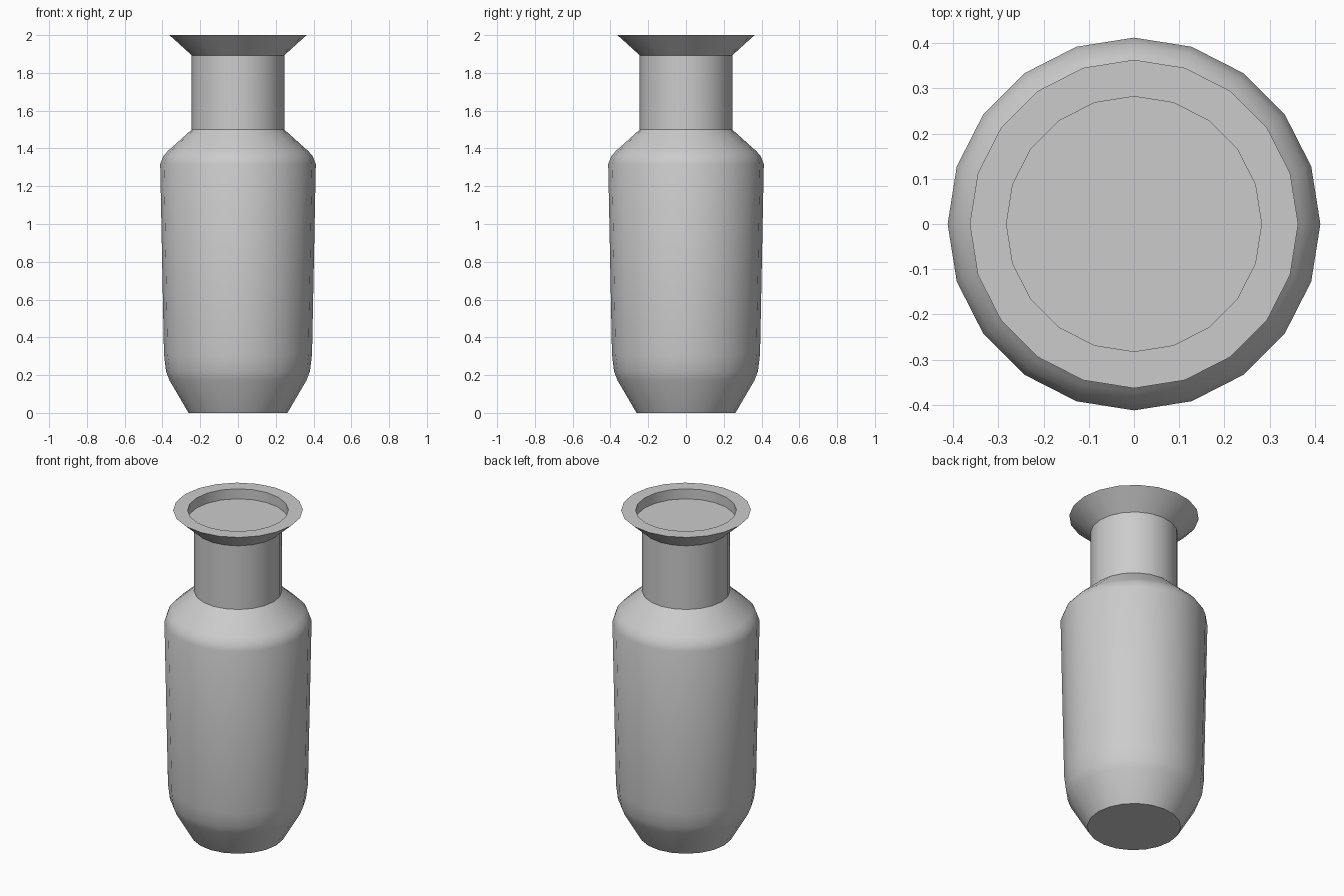
import bpy, bmesh, math

if "Cube" in bpy.data.objects:
    bpy.data.objects.remove(bpy.data.objects["Cube"])

SIDES = 20

# Profile as (radius, height): foot, belly, shoulder, neck, flared rim, recessed mouth
PROFILE = [
    (0.262, 0.0), (0.363, 0.173), (0.381, 0.22), (0.392, 0.31),
    (0.412, 1.316), (0.397, 1.357), (0.373, 1.385), (0.245, 1.50),
    (0.245, 1.893), (0.363, 2.0), (0.282, 2.0), (0.282, 1.938),
]


def lathe(name, profile, sides):
    bm = bmesh.new()
    rings = []
    for r, z in profile:
        rings.append([bm.verts.new((r * math.cos(2 * math.pi * i / sides),
                                    r * math.sin(2 * math.pi * i / sides), z))
                      for i in range(sides)])
    for low, high in zip(rings, rings[1:]):
        for i in range(sides):
            j = (i + 1) % sides
            bm.faces.new((low[i], low[j], high[j], high[i]))
    # Flat base and mouth floor
    bm.faces.new(rings[0][::-1])
    bm.faces.new(rings[-1])
    bmesh.ops.recalc_face_normals(bm, faces=bm.faces)
    mesh = bpy.data.meshes.new(name)
    bm.to_mesh(mesh)
    bm.free()
    obj = bpy.data.objects.new(name, mesh)
    bpy.context.collection.objects.link(obj)
    return obj


# Vase
vase = lathe("vase", PROFILE, SIDES)
bpy.context.view_layer.objects.active = vase
vase.select_set(True)
bpy.ops.object.shade_smooth_by_angle(angle=math.radians(30))
